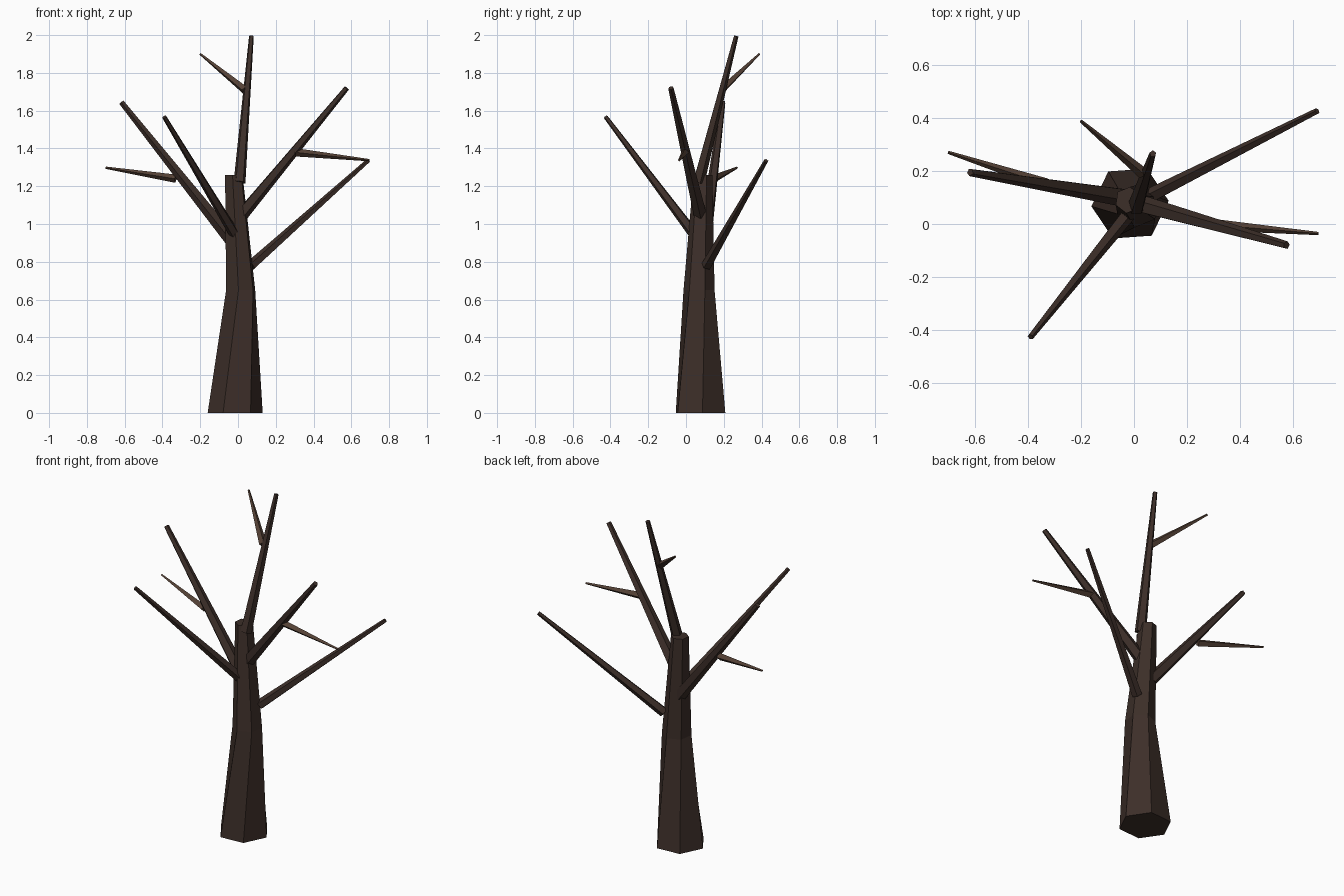
import bpy, bmesh, math
from mathutils import Vector

if "Cube" in bpy.data.objects:
    bpy.data.objects.remove(bpy.data.objects["Cube"])


def material(name, rgb):
    m = bpy.data.materials.new(name)
    m.diffuse_color = (*rgb, 1)
    m.use_nodes = True
    m.node_tree.nodes["Principled BSDF"].inputs["Base Color"].default_value = m.diffuse_color
    return m


bark = material("bark", (0.046, 0.028, 0.022))
twig_bark = material("twig_bark", (0.09, 0.053, 0.036))


def finish(bm, name, mat):
    bmesh.ops.recalc_face_normals(bm, faces=bm.faces)
    me = bpy.data.meshes.new(name)
    bm.to_mesh(me)
    bm.free()
    me.materials.append(mat)
    bpy.context.collection.objects.link(bpy.data.objects.new(name, me))


def loft(name, rings, mat):
    """Capped tube through rings of points."""
    bm = bmesh.new()
    loops = [[bm.verts.new(p) for p in ring] for ring in rings]
    n = len(loops[0])
    for a, b in zip(loops, loops[1:]):
        for i in range(n):
            j = (i + 1) % n
            bm.faces.new((a[i], a[j], b[j], b[i]))
    bm.faces.new(loops[0])
    bm.faces.new(loops[-1])
    finish(bm, name, mat)


def limb(name, start, end, r0, r1, sides, mat):
    """Straight tapered limb from start to end."""
    start, end = Vector(start), Vector(end)
    q = (end - start).to_track_quat('Z', 'Y')
    rings = []
    for c, r in ((start, r0), (end, r1)):
        rings.append([c + q @ Vector((r * math.cos(t), r * math.sin(t), 0))
                      for t in (2 * math.pi * i / sides for i in range(sides))])
    loft(name, rings, mat)


# Trunk: six-sided, slightly twisted and bent (x, y, z, radius, turn)
trunk = [(-0.015, 0.077, 0, 0.146, 4),
         (0.014, 0.069, 0.65, 0.083, 22),
         (-0.022, 0.09, 1.26, 0.05, 22)]
loft("trunk", [[(x + r * math.cos(math.radians(a + 60 * i)),
                 y + r * math.sin(math.radians(a + 60 * i)), z) for i in range(6)]
               for x, y, z, r, a in trunk], bark)

# Main branches
for name, s, e, r0, r1 in [
        ("top_branch", (0.008, 0.065, 1.22), (0.071, 0.265, 1.995), 0.033, 0.013),
        ("right_branch", (0.02, 0.075, 1.05), (0.575, -0.08, 1.72), 0.036, 0.015),
        ("low_right_branch", (0.07, 0.11, 0.78), (0.69, 0.425, 1.335), 0.029, 0.012),
        ("left_branch", (-0.03, 0.10, 0.91), (-0.617, 0.195, 1.645), 0.037, 0.015),
        ("front_branch", (-0.02, 0.04, 0.95), (-0.39, -0.425, 1.567), 0.029, 0.012)]:
    limb(name, s, e, r0, r1, 5, bark)

# Thin side twigs
for name, s, e in [
        ("top_twig", (0.035, 0.19, 1.71), (-0.2, 0.388, 1.90)),
        ("right_twig", (0.30, -0.003, 1.38), (0.695, -0.036, 1.338)),
        ("left_twig", (-0.33, 0.15, 1.24), (-0.70, 0.27, 1.298))]:
    limb(name, s, e, 0.022, 0.006, 4, twig_bark)
